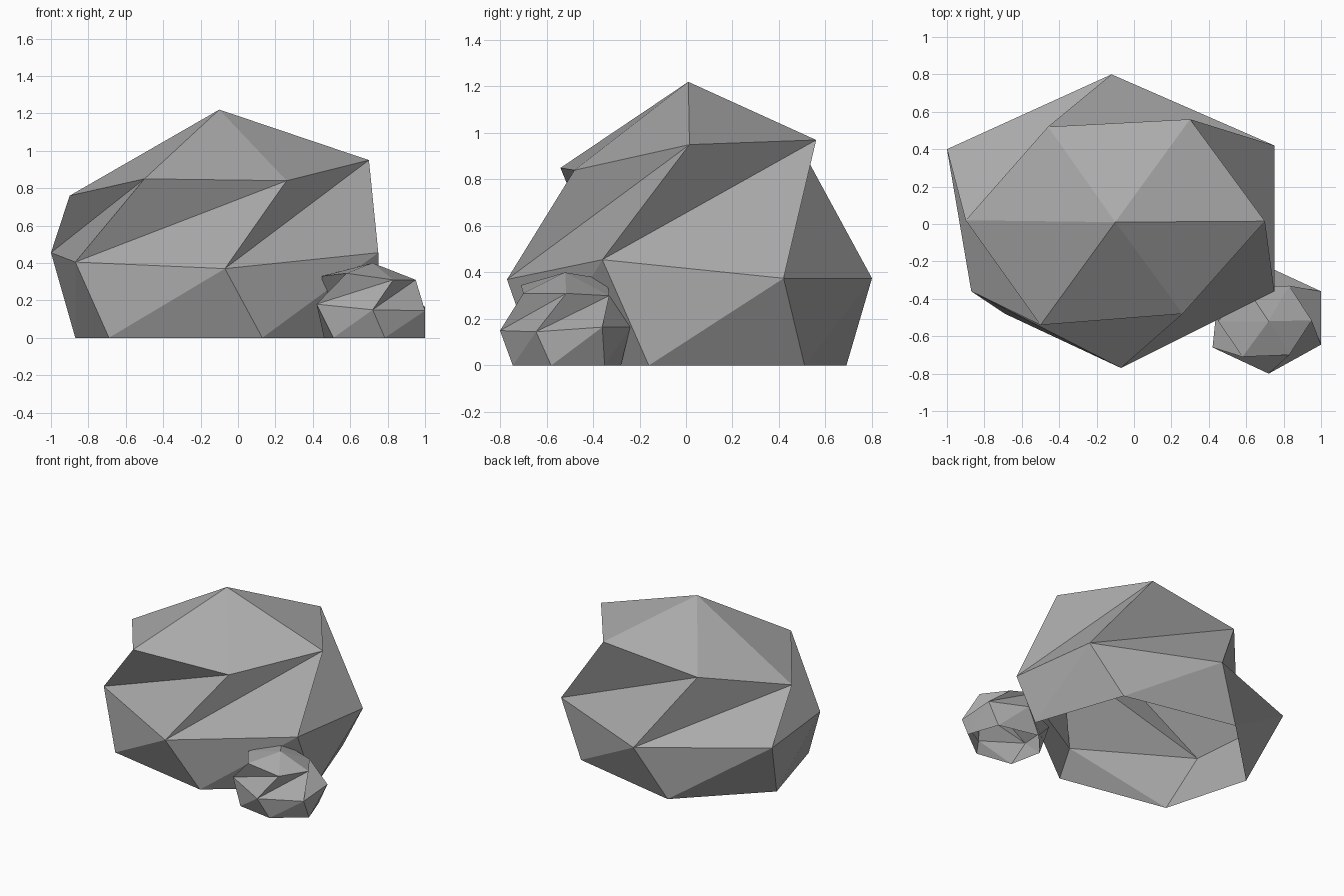
import bpy
import bmesh

# Remove the default object only
default_cube = bpy.data.objects.get("Cube")
if default_cube:
    bpy.data.objects.remove(default_cube, do_unlink=True)


def make_material(name, colour):
    material = bpy.data.materials.new(name)
    material.use_nodes = True
    material.diffuse_color = colour
    shader = material.node_tree.nodes["Principled BSDF"]
    shader.inputs["Base Color"].default_value = colour
    shader.inputs["Roughness"].default_value = 0.9
    return material


def make_rock(name, peak, shoulder, waist, foot, material):
    """Faceted boulder: a peak fan over two twisted bands, open underneath.

    Every ring runs anticlockwise and has the same number of corners.
    """
    bm = bmesh.new()
    top = bm.verts.new(peak)
    upper = [bm.verts.new(point) for point in shoulder]
    middle = [bm.verts.new(point) for point in waist]
    lower = [bm.verts.new((x, y, 0)) for x, y in foot]

    sides = len(upper)
    for i in range(sides):
        j = (i + 1) % sides
        # Cap facet
        bm.faces.new((top, upper[i], upper[j]))
        # Upper band, split along its twist
        bm.faces.new((middle[i], upper[j], upper[i]))
        bm.faces.new((middle[i], middle[j], upper[j]))
        # Lower band, split the other way
        bm.faces.new((lower[i], middle[j], middle[i]))
        bm.faces.new((lower[i], lower[j], middle[j]))

    mesh = bpy.data.meshes.new(name)
    bm.to_mesh(mesh)
    bm.free()
    mesh.materials.append(material)
    rock = bpy.data.objects.new(name, mesh)
    bpy.context.collection.objects.link(rock)
    return rock


stone_grey = make_material("stone_grey", (0.4, 0.4, 0.4, 1.0))

# Large boulder, rings starting at the front left corner
make_rock(
    "large_rock",
    peak=(-0.1, 0.01, 1.22),
    shoulder=[(0.7, 0.015, 0.95), (0.3, 0.56, 0.97), (-0.46, 0.52, 0.89),
              (-0.9, 0.02, 0.76), (-0.5, -0.54, 0.85), (0.26, -0.48, 0.84)],
    waist=[(0.75, -0.36, 0.455), (0.75, 0.42, 0.375), (-0.12, 0.8, 0.375),
           (-1, 0.4, 0.455), (-0.87, -0.36, 0.405), (-0.07, -0.77, 0.37)],
    foot=[(0.75, -0.16), (0.52, 0.51), (-0.33, 0.69),
          (-0.87, 0.16), (-0.69, -0.48), (0.13, -0.64)],
    material=stone_grey,
)

# Small boulder resting against the front left of the large one
make_rock(
    "small_rock",
    peak=(0.72, -0.52, 0.4),
    shoulder=[(0.95, -0.515, 0.31), (0.83, -0.33, 0.3), (0.6, -0.34, 0.37),
              (0.45, -0.52, 0.33), (0.58, -0.71, 0.345), (0.83, -0.7, 0.31)],
    waist=[(1, -0.645, 0.145), (1, -0.36, 0.165), (0.74, -0.24, 0.165),
           (0.45, -0.37, 0.17), (0.42, -0.66, 0.18), (0.72, -0.8, 0.15)],
    foot=[(1, -0.58), (0.92, -0.35), (0.62, -0.28),
          (0.46, -0.46), (0.51, -0.7), (0.785, -0.745)],
    material=stone_grey,
)
